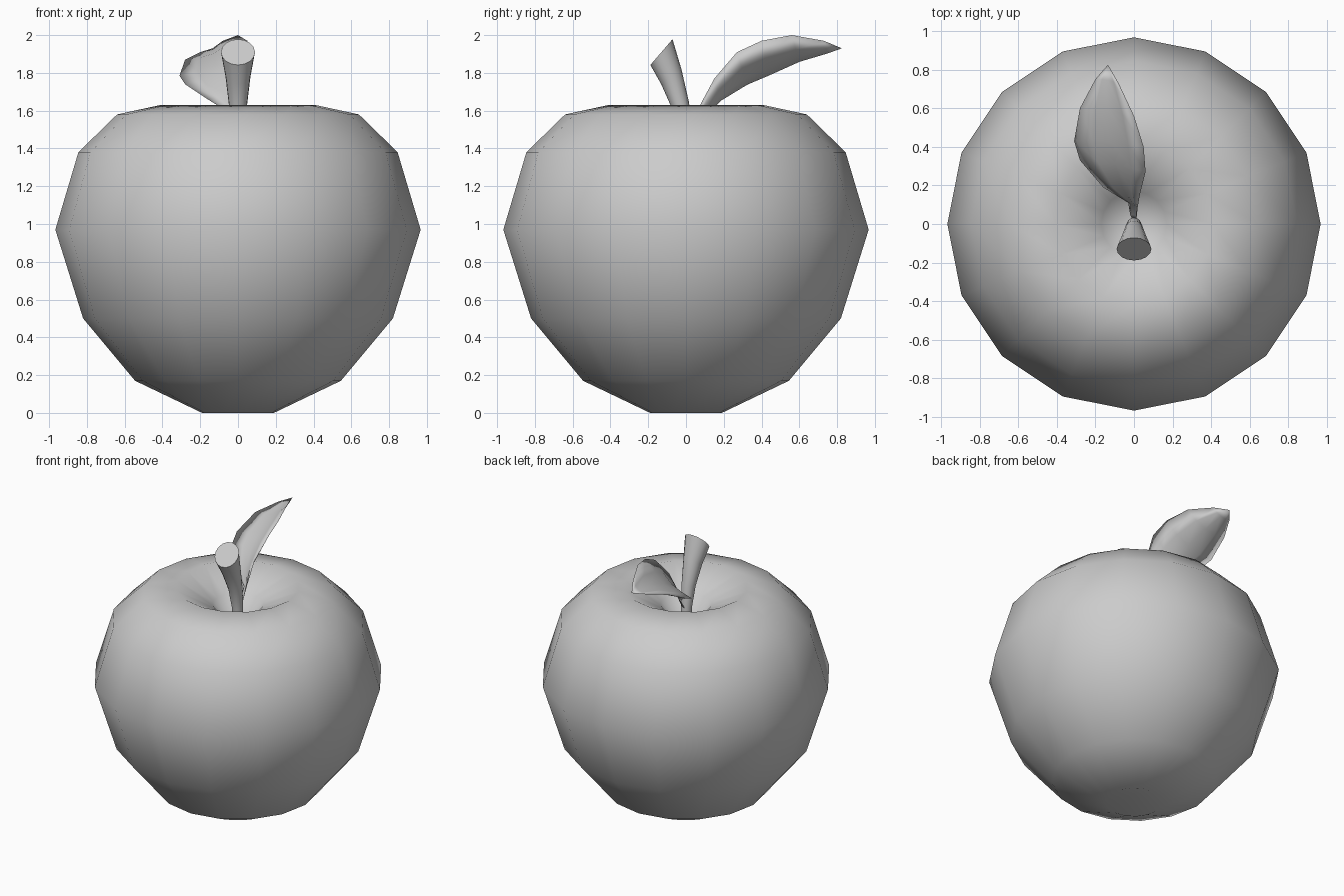
import bpy, bmesh
from math import sin, cos, tau
from mathutils import Vector

if "Cube" in bpy.data.objects:
    bpy.data.objects.remove(bpy.data.objects["Cube"])


def loft(name, rings, flat_caps=False):
    """Skin a list of closed rings; a ring of one point closes to a tip."""
    bm = bmesh.new()
    vs = [[bm.verts.new(p) for p in ring] for ring in rings]
    for a, b in zip(vs, vs[1:]):
        n = max(len(a), len(b))
        for i in range(n):
            j = (i + 1) % n
            if len(a) == 1:
                f = (a[0], b[j], b[i])
            elif len(b) == 1:
                f = (a[i], a[j], b[0])
            else:
                f = (a[i], a[j], b[j], b[i])
            bm.faces.new(f).smooth = True
    if flat_caps:
        bm.faces.new(vs[0]).smooth = False
        bm.faces.new(vs[-1]).smooth = False
        for e in bm.edges:
            if any(not f.smooth for f in e.link_faces):
                e.smooth = False
    bmesh.ops.recalc_face_normals(bm, faces=bm.faces)
    mesh = bpy.data.meshes.new(name)
    bm.to_mesh(mesh)
    bm.free()
    obj = bpy.data.objects.new(name, mesh)
    bpy.context.collection.objects.link(obj)
    return obj


def circle(center, r, n=16, tilt=0.0):
    """Horizontal ring, tipped about x by tilt (radians)."""
    c = Vector(center)
    return [c + Vector((r * cos(tau * i / n),
                        r * sin(tau * i / n) * cos(tilt),
                        r * sin(tau * i / n) * sin(tilt))) for i in range(n)]


# Fruit body: 16-sided lathe with a dimple at top and bottom
profile = [(0.19, 0.0), (0.545, 0.17), (0.82, 0.50), (0.967, 0.97),
           (0.845, 1.38), (0.64, 1.58), (0.41, 1.63), (0.17, 1.50)]
loft("apple_body", [[(0, 0, 0.06)]] + [circle((0, 0, z), r) for r, z in profile]
     + [[(0, 0, 1.30)]])

# Stem: flares and leans forward, cut at a slant
loft("stem", [circle((0, 0, 1.30), 0.035),
              circle((0, -0.005, 1.48), 0.038, tilt=0.15),
              circle((0, -0.03, 1.63), 0.048, tilt=0.3),
              circle((0, -0.078, 1.78), 0.066, tilt=0.6),
              circle((0, -0.13, 1.91), 0.09, tilt=0.86)], flat_caps=True)

# Leaf: left edge, right edge and depth of the folded middle for each section
sections = [((-0.02, 0.05, 1.50), (0.015, 0.04, 1.52), 0.01),
            ((-0.03, 0.11, 1.58), (0.018, 0.08, 1.64), 0.02),
            ((-0.16, 0.19, 1.66), (0.03, 0.15, 1.77), 0.045),
            ((-0.28, 0.33, 1.74), (0.06, 0.27, 1.91), 0.06),
            ((-0.31, 0.43, 1.785), (0.05, 0.40, 1.97), 0.065),
            ((-0.28, 0.60, 1.87), (0.0, 0.56, 2.0), 0.06),
            ((-0.20, 0.75, 1.91), (-0.08, 0.73, 1.97), 0.03)]
rings = [[(0, 0.0, 1.46)]]
for left, right, sag in sections:
    l, r = Vector(left), Vector(right)
    down = Vector((0.35, 0.25, -0.9)).normalized()
    ring = [l]
    ring += [l.lerp(r, t) + down * sag * k for t, k in ((0.25, 0.8), (0.5, 1.0), (0.75, 0.8))]
    ring += [r]
    ring += [l.lerp(r, t) + down * sag * k for t, k in ((0.75, 0.4), (0.5, 0.6), (0.25, 0.4))]
    rings.append(ring)
loft("leaf", rings + [[(-0.135, 0.825, 1.93)]])
